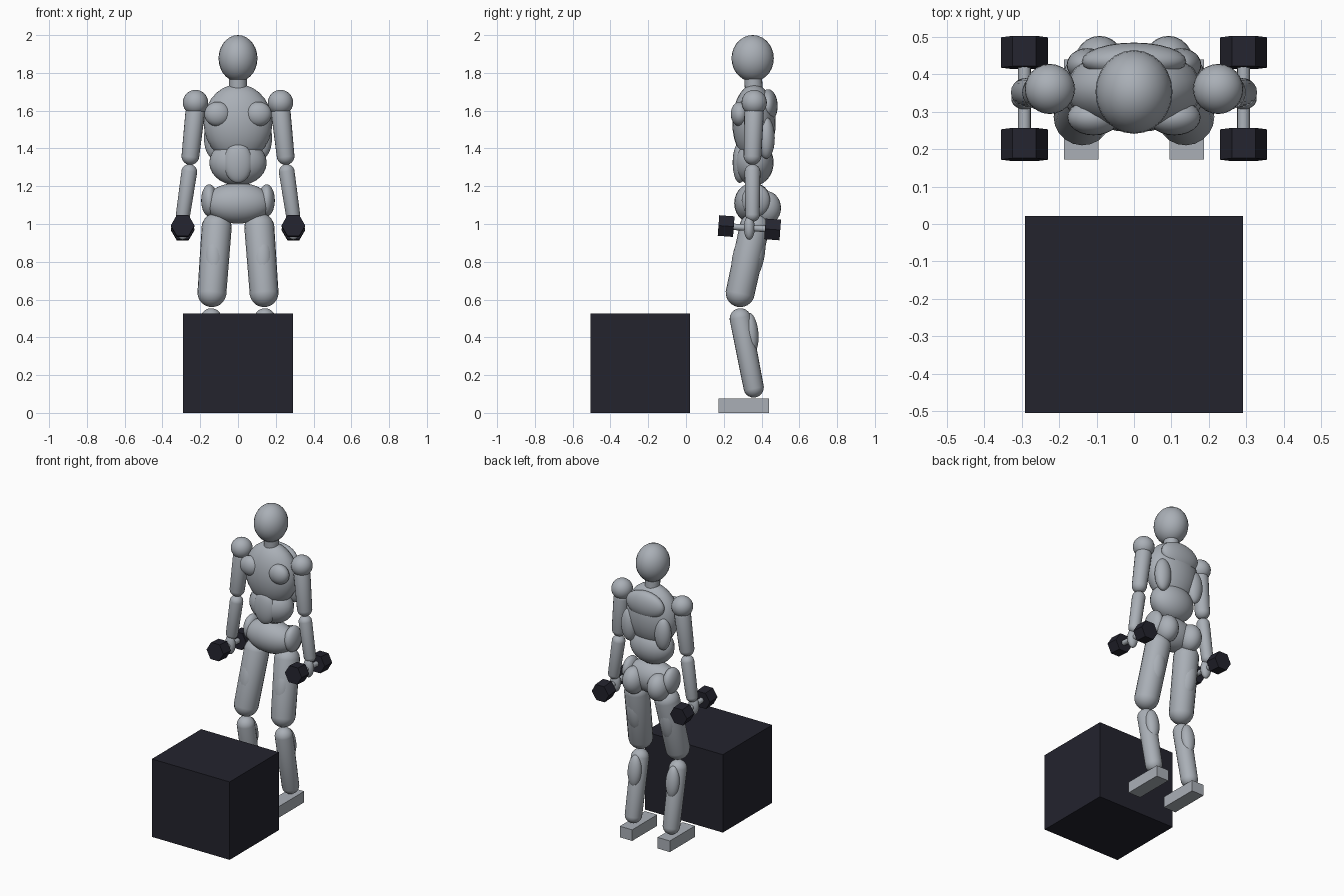
import bpy, bmesh, math
from mathutils import Vector, Matrix

if "Cube" in bpy.data.objects:
    bpy.data.objects.remove(bpy.data.objects["Cube"])


def material(name, rgb):
    m = bpy.data.materials.new(name)
    m.diffuse_color = (*rgb, 1)
    m.use_nodes = True
    m.node_tree.nodes["Principled BSDF"].inputs["Base Color"].default_value = m.diffuse_color
    return m


GREY = material("cool_grey", (0.40, 0.43, 0.47))
DARK = material("near_black", (0.017, 0.017, 0.027))


def finish(name, bm, mat, smooth=True):
    mesh = bpy.data.meshes.new(name)
    bm.to_mesh(mesh)
    bm.free()
    mesh.materials.append(mat)
    for p in mesh.polygons:
        p.use_smooth = smooth
    ob = bpy.data.objects.new(name, mesh)
    bpy.context.collection.objects.link(ob)
    return ob


def ellipsoid(name, centre, radii, tilt=(0, 0, 0)):
    bm = bmesh.new()
    bmesh.ops.create_uvsphere(bm, u_segments=24, v_segments=14, radius=1)
    ob = finish(name, bm, GREY)
    ob.location = centre
    ob.scale = radii
    ob.rotation_euler = [math.radians(a) for a in tilt]
    return ob


def aim(a, b):
    # turns the z axis onto the line from a to b
    return Vector((0, 0, 1)).rotation_difference(b - a).to_matrix().to_4x4()


def capsule(name, a, b, ra, rb):
    # a sphere stretched through its middle band, with a radius for each end
    a, b = Vector(a), Vector(b)
    bm = bmesh.new()
    bmesh.ops.create_uvsphere(bm, u_segments=20, v_segments=13, radius=1)
    length = (b - a).length
    for v in bm.verts:
        top = v.co.z > 0
        v.co *= rb if top else ra
        if top:
            v.co.z += length
    bm.transform(Matrix.Translation(a) @ aim(a, b))
    return finish(name, bm, GREY)


def prism(name, a, b, radius, sides, mat, smooth=False, spin=0):
    a, b = Vector(a), Vector(b)
    bm = bmesh.new()
    bmesh.ops.create_cone(bm, cap_ends=True, segments=sides, radius1=radius,
                          radius2=radius, depth=(b - a).length)
    bm.transform(Matrix.Translation((a + b) / 2) @ aim(a, b)
                 @ Matrix.Rotation(spin, 4, 'Z'))
    ob = finish(name, bm, mat)
    for p in ob.data.polygons:
        p.use_smooth = smooth and len(p.vertices) == 4
    return ob


def box(name, low, high, mat):
    low, high = Vector(low), Vector(high)
    bm = bmesh.new()
    bmesh.ops.create_cube(bm, size=1)
    for v in bm.verts:
        v.co = [(low[i] + high[i]) / 2 + v.co[i] * (high[i] - low[i]) for i in range(3)]
    return finish(name, bm, mat, False)


# plyometric box
box("jump_box", (-0.291, -0.505, 0), (0.291, 0.022, 0.527), DARK)

# head and trunk
ellipsoid("head", (0, 0.353, 1.877), (0.103, 0.112, 0.123))
prism("neck", (0, 0.36, 1.68), (0, 0.355, 1.79), 0.047, 20, GREY, True)
ellipsoid("chest", (0, 0.36, 1.535), (0.182, 0.115, 0.205))
ellipsoid("upper_back", (0, 0.435, 1.625), (0.14, 0.05, 0.088))
ellipsoid("abdomen", (0, 0.36, 1.325), (0.152, 0.104, 0.122))
ellipsoid("abdominal_muscle", (0, 0.285, 1.325), (0.075, 0.038, 0.108))
ellipsoid("pelvis", (0, 0.355, 1.11), (0.178, 0.1, 0.108))

for s, side in ((-1, "left"), (1, "right")):
    # trunk muscles
    ellipsoid("pectoral_" + side, (s * 0.108, 0.285, 1.582), (0.07, 0.048, 0.065))
    ellipsoid("back_muscle_" + side, (s * 0.125, 0.425, 1.455), (0.055, 0.045, 0.11))
    ellipsoid("hip_" + side, (s * 0.152, 0.37, 1.125), (0.043, 0.075, 0.085))
    ellipsoid("glute_" + side, (s * 0.092, 0.423, 1.085), (0.07, 0.08, 0.09))

    # arm
    ellipsoid("shoulder_" + side, (s * 0.225, 0.361, 1.643), (0.067, 0.067, 0.067))
    capsule("upper_arm_" + side, (s * 0.228, 0.36, 1.58), (s * 0.252, 0.352, 1.36), 0.052, 0.047)
    capsule("forearm_" + side, (s * 0.258, 0.352, 1.275), (s * 0.291, 0.352, 1.05), 0.042, 0.038)
    ellipsoid("hand_" + side, (s * 0.293, 0.335, 0.98), (0.035, 0.029, 0.064))

    # dumbbell
    x = s * 0.293
    prism("dumbbell_handle_" + side, (x, 0.22, 0.987), (x, 0.45, 0.972), 0.017, 16, GREY, True)
    for end, y0, z0, y1, z1 in (("front", 0.172, 0.992, 0.253, 0.986),
                                ("back", 0.418, 0.974, 0.499, 0.968)):
        prism(f"dumbbell_{end}_weight_{side}", (x, y0, z0), (x, y1, z1),
              0.063, 6, DARK, spin=math.pi / 2)

    # leg
    capsule("thigh_" + side, (s * 0.113, 0.362, 0.98), (s * 0.138, 0.287, 0.637), 0.08, 0.077)
    ellipsoid("front_thigh_muscle_" + side, (s * 0.128, 0.295, 0.82), (0.055, 0.05, 0.14), (-11, 0, 0))
    ellipsoid("rear_thigh_muscle_" + side, (s * 0.125, 0.365, 0.83), (0.055, 0.05, 0.14), (-11, 0, 0))
    capsule("shin_" + side, (s * 0.142, 0.288, 0.497), (s * 0.142, 0.358, 0.135), 0.057, 0.054)
    ellipsoid("calf_" + side, (s * 0.142, 0.345, 0.425), (0.046, 0.038, 0.105), (6, 0, 0))
    low_x, high_x = sorted((s * 0.095, s * 0.187))
    box("foot_" + side, (low_x, 0.172, 0), (high_x, 0.44, 0.075), GREY)
